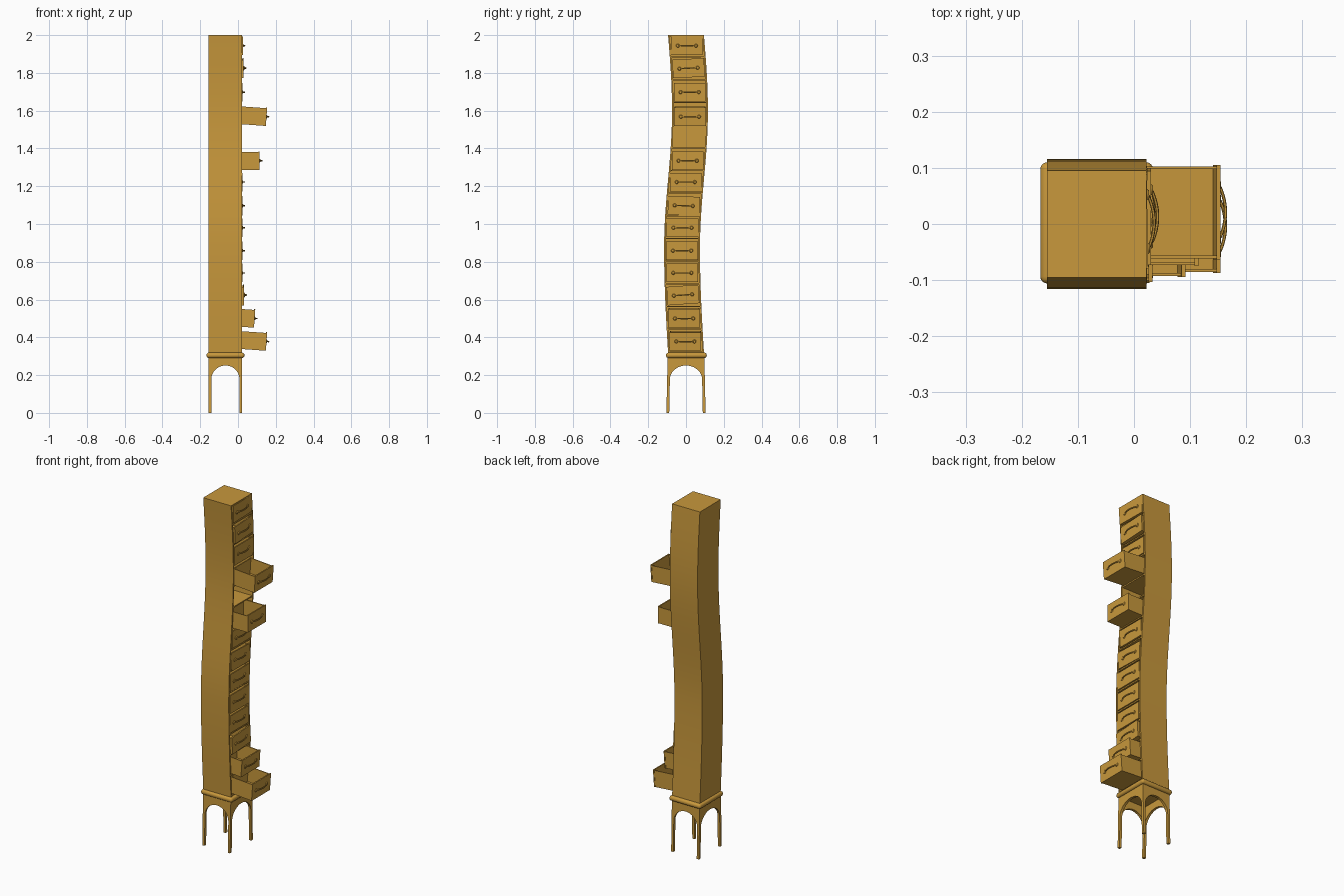
import bpy, bmesh, math
from mathutils import Matrix, Vector

if "Cube" in bpy.data.objects:
    bpy.data.objects.remove(bpy.data.objects["Cube"])

wood = bpy.data.materials.new("honey_wood")
wood.use_nodes = True
wood.diffuse_color = (0.58, 0.315, 0.045, 1)
wood.node_tree.nodes["Principled BSDF"].inputs["Base Color"].default_value = wood.diffuse_color

X0, X1 = -0.155, 0.022      # cabinet back and open side
HALF, Z0, Z1 = 0.095, 0.32, 2.0
LOW, HIGH, SWAY = 0.87, 1.6, 0.021


def sway(z):
    """Sideways drift of the cabinet at height z."""
    if z < LOW:
        return -SWAY * math.sin(math.pi / 2 * (z - Z0) / (LOW - Z0))
    if z < HIGH:
        return -SWAY * math.cos(math.pi * (z - LOW) / (HIGH - LOW))
    return SWAY * math.cos(math.pi / 2 * (z - HIGH) / (Z1 - HIGH))


def finish(name, bm, smooth=False):
    bmesh.ops.recalc_face_normals(bm, faces=bm.faces)
    mesh = bpy.data.meshes.new(name)
    bm.to_mesh(mesh)
    bm.free()
    obj = bpy.data.objects.new(name, mesh)
    bpy.context.collection.objects.link(obj)
    mesh.materials.append(wood)
    if smooth:
        bpy.ops.object.select_all(action='DESELECT')
        obj.select_set(True)
        bpy.context.view_layer.objects.active = obj
        bpy.ops.object.shade_smooth_by_angle(angle=math.radians(35))
    return obj


def add_box(bm, lo, hi):
    lo, hi = Vector(lo), Vector(hi)
    m = Matrix.Translation((lo + hi) / 2) @ Matrix.Diagonal((*(hi - lo), 1))
    return bmesh.ops.create_cube(bm, size=1, matrix=m)["verts"]


def swayed_board(name, x0, x1, y0, y1, z0, z1, cuts=0):
    bm = bmesh.new()
    add_box(bm, (x0, y0, z0), (x1, y1, z1))
    if cuts:
        upright = [e for e in bm.edges if abs(e.verts[0].co.z - e.verts[1].co.z) > 0.01]
        bmesh.ops.subdivide_edges(bm, edges=upright, cuts=cuts, use_grid_fill=True)
    for v in bm.verts:
        v.co.y += sway(v.co.z)
    return finish(name, bm, cuts > 0)


# Cabinet shell, with its open side toward +x
T = 0.008
swayed_board("cabinet_front_wall", X0, X1, -HALF, -HALF + T, Z0, Z1, 41)
swayed_board("cabinet_rear_wall", X0, X1, HALF - T, HALF, Z0, Z1, 41)
swayed_board("cabinet_inner_wall", X0, X0 + T, -HALF + T, HALF - T, Z0, Z1, 41)
swayed_board("cabinet_top", X0 + T, X1, -HALF + T, HALF - T, Z1 - T, Z1)

# Shelves between the drawers
PITCH = (Z1 - Z0) / 14
for i in range(14):
    z = Z0 + PITCH * i
    swayed_board(f"shelf_{i + 1}", X0 + T, X1 - 0.003, -HALF + T, HALF - T, z, z + 0.007)

# Rounded moulding under the cabinet
bm = bmesh.new()
add_box(bm, (-0.167, -0.106, 0.291), (0.034, 0.11, 0.319))
bmesh.ops.bevel(bm, geom=bm.edges[:], offset=0.0125, segments=4, profile=0.5, affect='EDGES')
finish("base_moulding", bm, True)


# Arched stand: four panels meeting in slim square legs
LEG, SPRING, TOP = 0.014, 0.178, 0.3


def arch_panel(name, half, place):
    r = half - LEG
    arc = [(-r * math.cos(math.pi * k / 24), SPRING + 0.073 * math.sin(math.pi * k / 24))
           for k in range(25)]
    pts = [(-half, 0), (-r, 0)] + arc + [(r, 0), (half, 0), (half, TOP), (-half, TOP)]
    bm = bmesh.new()
    face = bm.faces.new([bm.verts.new((u, 0, z)) for u, z in pts])
    out = bmesh.ops.extrude_face_region(bm, geom=[face])["geom"]
    bmesh.ops.translate(bm, verts=[v for v in out if isinstance(v, bmesh.types.BMVert)],
                        vec=(0, LEG, 0))
    bm.transform(place)
    for v in bm.verts:      # legs splay slightly toward the floor
        v.co.y *= 1 + 0.07 * (1 - v.co.z / TOP)
    finish(name, bm, True)


mid, hx, hy = (X0 + X1) / 2, 0.0885, 0.097
for label, turn, dist, half in (("front", 0, hy, hx), ("left", 90, hx, hy),
                                ("back", 180, hy, hx), ("right", 270, hx, hy)):
    place = (Matrix.Translation((mid, 0, 0)) @ Matrix.Rotation(math.radians(turn), 4, 'Z')
             @ Matrix.Translation((0, -dist, 0)))
    arch_panel(f"stand_{label}_arch", half, place)


# Drawers: open tray, front plate and bow handle
def drawer(label, z, out, roll=0, sag=0, yaw=0):
    place = (Matrix.Translation((out, sway(z), z))
             @ Matrix.Rotation(math.radians(yaw), 4, 'Z')
             @ Matrix.Rotation(math.radians(sag), 4, 'Y')
             @ Matrix.Rotation(math.radians(roll), 4, 'X'))
    w, h, d, t = 0.082, 0.049, 0.145, 0.005
    bm = bmesh.new()
    add_box(bm, (-0.007, -w - 0.002, -h), (0, w + 0.002, h))
    add_box(bm, (-d, -w, -h), (-0.007, w, -h + t))
    add_box(bm, (-d, -w, -h + t), (-d + t, w, h - 0.004))
    for s in (-1, 1):
        ys = sorted((s * w, s * (w - t)))
        add_box(bm, (-d + t, ys[0], -h + t), (-0.007, ys[1], h - 0.004))
    bm.transform(place)
    finish(f"drawer_{label}", bm)

    # Handle: two round rosettes joined by a bowed bar
    bm = bmesh.new()
    for s in (-1, 1):
        bmesh.ops.create_cone(bm, cap_ends=True, segments=12, radius1=0.010, radius2=0.007,
                              depth=0.004, matrix=Matrix.Translation((0.002, s * 0.048, 0))
                              @ Matrix.Rotation(math.pi / 2, 4, 'Y'))
    rings = []
    for k in range(13):
        u = -1 + k / 6
        x, y = 0.002 + 0.010 * (1 - u * u), 0.046 * u
        rings.append([bm.verts.new((x + 0.003 * math.cos(a * math.pi / 3), y,
                                    0.004 * math.sin(a * math.pi / 3))) for a in range(6)])
    for a, b in zip(rings, rings[1:]):
        for j in range(6):
            bm.faces.new((a[j], a[(j + 1) % 6], b[(j + 1) % 6], b[j]))
    bm.faces.new(rings[0])
    bm.faces.new(rings[-1])
    bm.transform(place)
    finish(f"handle_{label}", bm, True)


# Height, pull-out and small tilts of each drawer
drawer("1", 0.378, 0.151, 0, 4)
drawer("2", 0.500, 0.088, 0, 4)
drawer("3", 0.624, 0.033, 4, 0)
drawer("4", 0.741, 0.023)
drawer("5", 0.859, 0.023)
drawer("6", 0.980, 0.023)
drawer("7", 1.097, 0.023, -2)
drawer("8", 1.222, 0.023)
drawer("9", 1.335, 0.115)
drawer("11", 1.568, 0.151, 0, 4)
drawer("12", 1.825, 0.030, 3, 0)
drawer("13", 1.698, 0.023)
drawer("14", 1.944, 0.024, 0, 0, 1)
